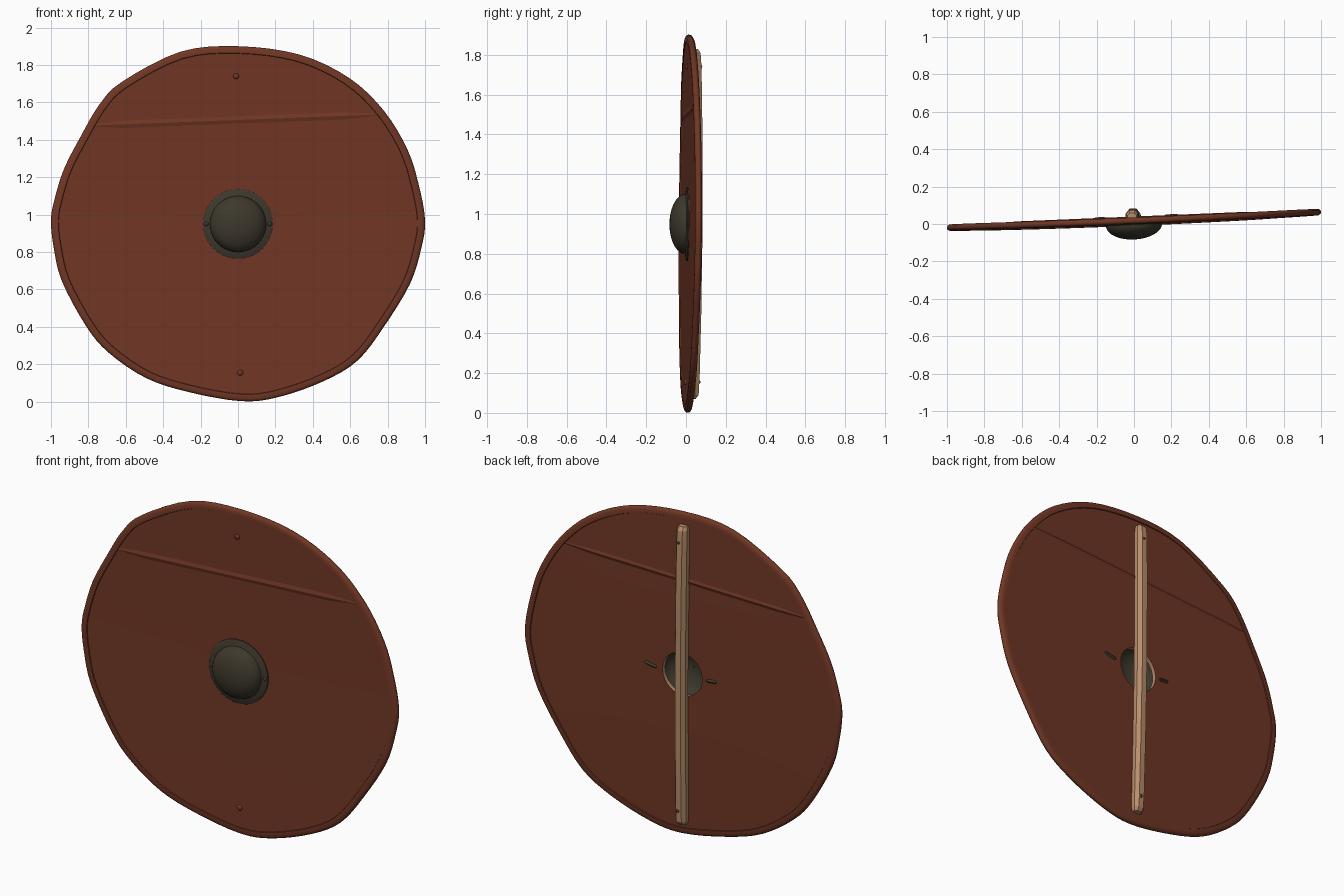
import bpy, bmesh, math
from mathutils import Vector

if "Cube" in bpy.data.objects:
    bpy.data.objects.remove(bpy.data.objects["Cube"])

CZ = 0.95


def material(name, rgb):
    m = bpy.data.materials.new(name)
    m.diffuse_color = (*rgb, 1)
    m.use_nodes = True
    m.node_tree.nodes["Principled BSDF"].inputs["Base Color"].default_value = m.diffuse_color
    return m


RED = material("red brown paint", (0.165, 0.038, 0.018))
IRON = material("dark iron", (0.048, 0.040, 0.026))
WOOD = material("pale wood", (0.48, 0.27, 0.145))


def warp(x, z, off):
    """Place a point on the slightly turned and dished shield plane."""
    d = z - CZ
    return Vector((x, 0.022 + 0.042 * x + 0.006 * d - 0.011 * d * d + off, z))


def loft(name, rings, mats, closed=False, caps=False, mat_rule=None, angle=35):
    """Join rings of points into one surface."""
    bm = bmesh.new()
    rows = [[bm.verts.new(p) for p in r] for r in rings]
    n = len(rows[0])
    for k in range(len(rows) if closed else len(rows) - 1):
        a, b = rows[k], rows[(k + 1) % len(rows)]
        for i in range(n):
            j = (i + 1) % n
            f = bm.faces.new((a[i], a[j], b[j], b[i]))
            f.material_index = mat_rule(k) if mat_rule else 0
    if caps:
        bm.faces.new(rows[0])
        bm.faces.new(rows[-1])
    bmesh.ops.recalc_face_normals(bm, faces=bm.faces)
    me = bpy.data.meshes.new(name)
    bm.to_mesh(me)
    bm.free()
    for m in mats:
        me.materials.append(m)
    ob = bpy.data.objects.new(name, me)
    bpy.context.collection.objects.link(ob)
    bpy.ops.object.select_all(action='DESELECT')
    ob.select_set(True)
    bpy.context.view_layer.objects.active = ob
    bpy.ops.object.shade_smooth_by_angle(angle=math.radians(angle))
    return ob


# Uneven hand-cut outline, smoothed by a spline
KEYS = [(0, 1.90), (-.31, 1.87), (-.62, 1.71), (-.74, 1.59), (-.84, 1.42),
        (-.93, 1.245), (-.98, 1.085), (-1, .97), (-.985, .82), (-.94, .64),
        (-.81, .40), (-.69, .26), (-.49, .125), (-.26, .05), (.02, .002),
        (.22, .025), (.46, .11), (.64, .22), (.78, .40), (.92, .63),
        (.98, .82), (1, .97), (.965, 1.165), (.905, 1.35), (.78, 1.555),
        (.595, 1.73), (.33, 1.855)]


def spline(pts, steps):
    out, n = [], len(pts)
    for i in range(n):
        a, b, c, d = (Vector(pts[(i + k) % n]) for k in (-1, 0, 1, 2))
        for s in range(steps):
            t = s / steps
            out.append(0.5 * (2 * b + (c - a) * t + (2 * a - 5 * b + 4 * c - d) * t * t
                              + (3 * b - a - 3 * c + d) * t ** 3))
    return out


OUTLINE = spline(KEYS, 4)
CENTRE = Vector((0, CZ))


def outline_ring(s, off):
    return [warp(*(CENTRE + (p - CENTRE) * s), off) for p in OUTLINE]


def hole_ring(r, off):
    return [warp(*(CENTRE + (p - CENTRE).normalized() * r), off) for p in OUTLINE]


# Board with a round hole behind the boss
T = 0.012
board = [hole_ring(0.125, -T)] + [outline_ring(s, -T) for s in (0.35, 0.7, 0.972)]
board += [outline_ring(s, T) for s in (0.972, 0.7, 0.35)] + [hole_ring(0.125, T)]
loft("board", board, [RED, WOOD], closed=True, mat_rule=lambda k: 1 if k == 7 else 0)

# Rim binding wrapped over the edge
half = [(0.958, 0.011), (0.961, 0.0165), (0.985, 0.017), (0.996, 0.011), (1.0, 0.004)]
rim = [outline_ring(s, -o) for s, o in half] + [outline_ring(s, o) for s, o in reversed(half)]
loft("rim", rim, [RED], closed=True, angle=50)

# Hollow boss: flange, dome and inner bowl
prof = [(0.14, -0.012), (0.186, -0.012), (0.186, -0.018), (0.182, -0.021), (0.158, -0.022), (0.15, -0.026)]
for i in range(1, 10):
    a = math.radians(i * 9.8)
    prof.append((0.15 * math.cos(a), -0.026 - 0.079 * math.sin(a)))
prof.append((0.001, -0.105))
for i in range(9, -1, -1):
    a = math.radians(i * 9.8)
    prof.append((0.135 * math.cos(a), -0.014 - 0.083 * math.sin(a)))


def circle(cx, cz, r, off, n):
    return [warp(cx + r * math.cos(2 * math.pi * i / n), cz + r * math.sin(2 * math.pi * i / n), off)
            for i in range(n)]


loft("boss", [circle(0, CZ, r, o, 40) for r, o in prof], [IRON], closed=True, angle=40)


# Nail heads
def nail(name, x, z, r, base, height, mat):
    rings = [circle(x, z, r * a, base + height * b, 10)
             for a, b in ((1, 0), (0.95, 0.4), (0.65, 0.85), (0.2, 1))]
    loft(name, rings, [mat], caps=True, angle=60)


nail("upper_nail", -0.01, 1.74, 0.016, -T, -0.01, RED)
nail("lower_nail", 0.012, 0.155, 0.016, -T, -0.01, RED)
for side, x in (("left", -0.169), ("right", 0.169)):
    nail(side + "_boss_nail", x, CZ, 0.012, -0.02, -0.008, IRON)
nail("upper_nail_tip", -0.005, 1.74, 0.012, 0.048, 0.014, IRON)
nail("lower_nail_tip", 0.008, 0.155, 0.012, 0.048, 0.014, IRON)


# Wooden grip bar down the back, with tapered ends
def bar_ring(z, w, top):
    cx = -0.004 + 0.008 * (z - CZ) * -1
    sec = [(-w, T), (w, T), (w, T + (top - T) * 0.55), (w * 0.5, top), (-w * 0.5, top),
           (-w, T + (top - T) * 0.55)]
    return [warp(cx + x, z, o) for x, o in sec]


bar = [bar_ring(z, w, t) for z, w, t in (
    (0.07, 0.025, 0.04), (0.09, 0.032, 0.054), (0.18, 0.034, 0.057), (0.5, 0.034, 0.059),
    (0.95, 0.033, 0.061), (1.4, 0.034, 0.060), (1.74, 0.034, 0.058), (1.81, 0.032, 0.054), (1.83, 0.025, 0.04))]
loft("grip_bar", bar, [WOOD], caps=True, angle=25)


# Thin ridges: plank seam on both faces, bent nail ends beside the hole
def ridge(name, a, b, w, base, height, mat):
    a, b = Vector(a), Vector(b)
    side = Vector((a.y - b.y, b.x - a.x)).normalized() * w
    rings = []
    for i in range(9):
        t = i / 8
        p = a.lerp(b, t)
        k = 0.2 if i in (0, 8) else 1
        rings.append([warp(*(p - side * k), base), warp(*p, base + height * k),
                      warp(*(p + side * k), base)])
    loft(name, rings, [mat], caps=True, angle=20)


ridge("front_seam", (-0.80, 1.475), (0.76, 1.535), 0.02, -T, -0.006, RED)
ridge("back_seam", (-0.80, 1.475), (0.76, 1.535), 0.016, T, 0.006, RED)
ridge("left_nail_end", (-0.15, 0.95), (-0.215, 0.955), 0.010, T, 0.01, IRON)
ridge("right_nail_end", (0.16, 0.95), (0.24, 0.965), 0.010, T, 0.01, IRON)
